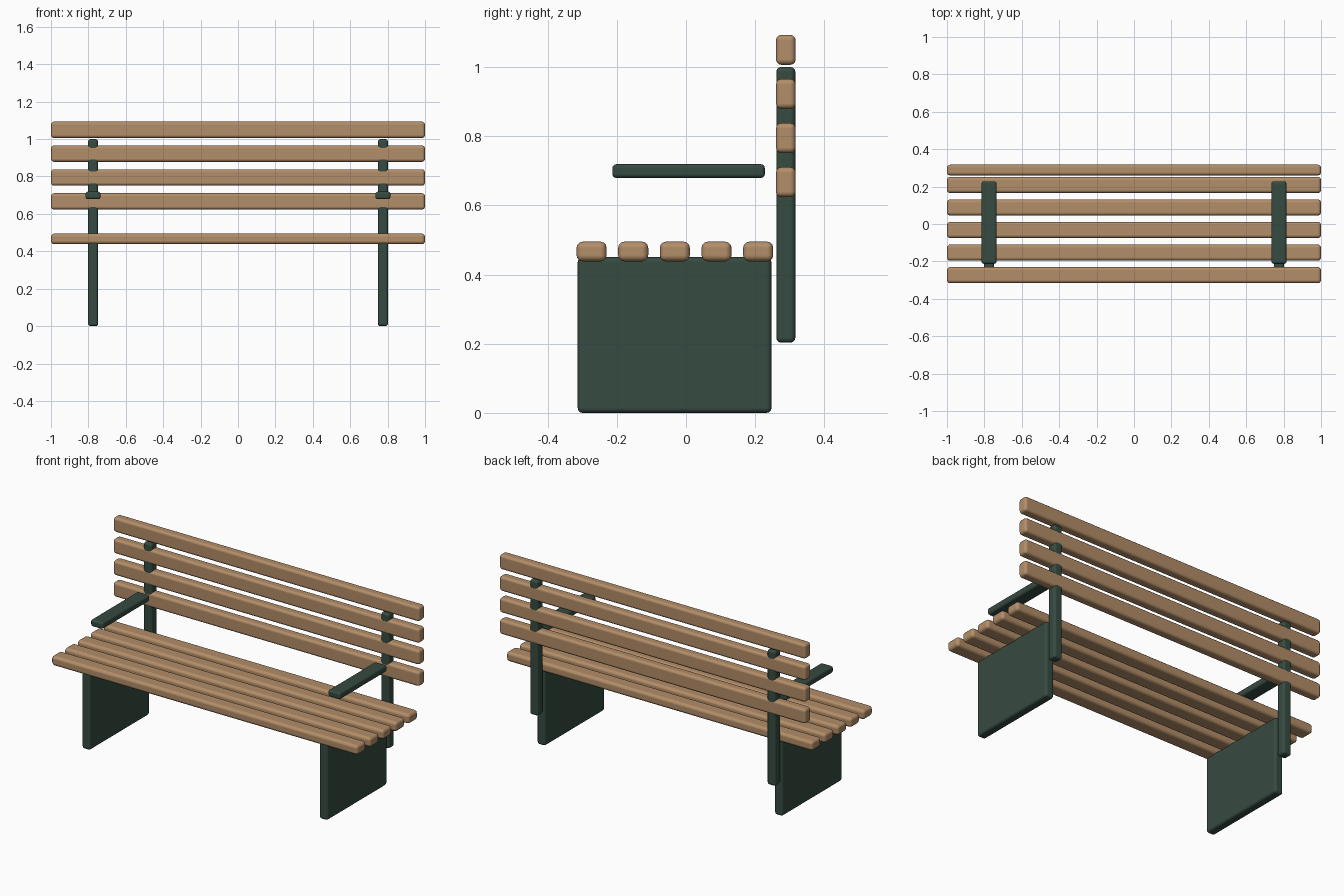
import bpy
import bmesh
import math

if "Cube" in bpy.data.objects:
    bpy.data.objects.remove(bpy.data.objects["Cube"])


def material(name, color):
    mat = bpy.data.materials.new(name)
    mat.diffuse_color = (*color, 1)
    mat.use_nodes = True
    mat.node_tree.nodes["Principled BSDF"].inputs["Base Color"].default_value = mat.diffuse_color
    return mat


WOOD = material("wood", (0.45, 0.27, 0.14))
IRON = material("painted_iron", (0.037, 0.07, 0.054))


def rounded_box(name, x, y, z, mat, radius):
    """Box spanning the (min, max) ranges, with rounded edges."""
    ranges = (x, y, z)
    mesh = bpy.data.meshes.new(name)
    bm = bmesh.new()
    bmesh.ops.create_cube(bm, size=1)
    bmesh.ops.scale(bm, vec=[b - a for a, b in ranges], verts=bm.verts)
    bm.to_mesh(mesh)
    bm.free()
    obj = bpy.data.objects.new(name, mesh)
    obj.location = [(a + b) / 2 for a, b in ranges]
    bpy.context.collection.objects.link(obj)
    mesh.materials.append(mat)
    bevel = obj.modifiers.new("rounded_edges", 'BEVEL')
    bevel.width = radius
    bevel.segments = 3
    mesh.shade_smooth()
    mesh.set_sharp_from_angle(angle=math.radians(40))
    # keep the flat faces looking flat next to the rounded edges
    bevel.harden_normals = True
    return obj


# Five seat slats, front to back
for i in range(5):
    y = -0.273 + i * 0.1204
    rounded_box(f"seat_slat_{i + 1}", (-1, 1), (y - 0.0435, y + 0.0435),
                (0.438, 0.495), WOOD, 0.018)

# Four backrest slats, bottom to top
for i in range(4):
    z = 0.667 + i * 0.1275
    rounded_box(f"back_slat_{i + 1}", (-1, 1), (0.26, 0.317),
                (z - 0.0435, z + 0.0435), WOOD, 0.016)

# Leg panel, back post and armrest on each side
for side, cx in (("left", -0.775), ("right", 0.775)):
    narrow = (cx - 0.027, cx + 0.027)
    rounded_box(f"{side}_leg_panel", narrow, (-0.313, 0.247), (0, 0.45), IRON, 0.014)
    rounded_box(f"{side}_back_post", narrow, (0.261, 0.316), (0.203, 1.0), IRON, 0.014)
    rounded_box(f"{side}_armrest", (cx - 0.04, cx + 0.04), (-0.213, 0.228),
                (0.679, 0.719), IRON, 0.012)
